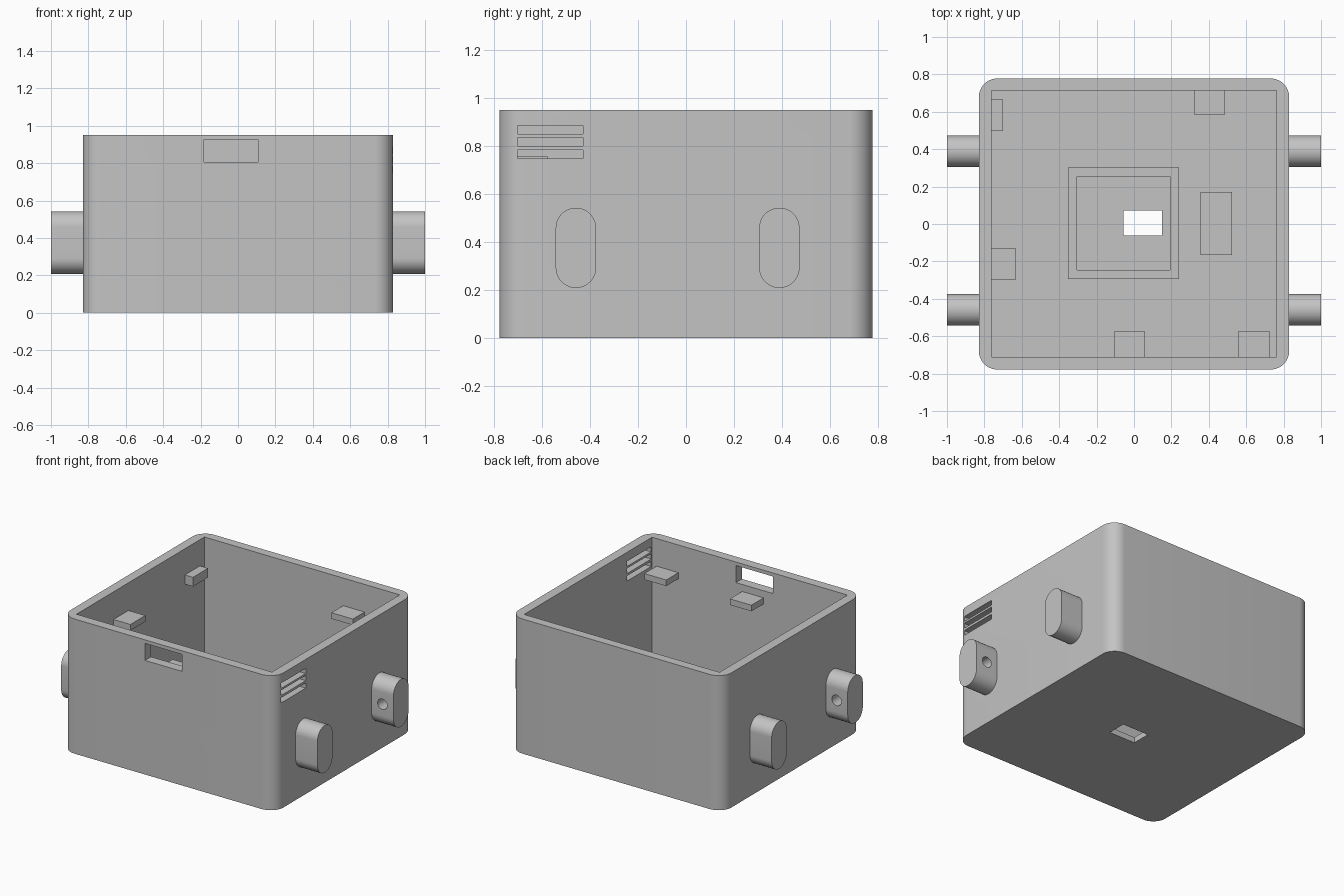
import bpy, bmesh, math
from mathutils import Matrix, Vector

if "Cube" in bpy.data.objects:
    bpy.data.objects.remove(bpy.data.objects["Cube"], do_unlink=True)

grey = bpy.data.materials.new("grey plastic")
grey.use_nodes = True
colour = (0.55, 0.55, 0.55, 1)
grey.diffuse_color = colour
next(n for n in grey.node_tree.nodes if n.type == 'BSDF_PRINCIPLED').inputs["Base Color"].default_value = colour


def add_object(name, bm):
    bmesh.ops.recalc_face_normals(bm, faces=bm.faces)
    mesh = bpy.data.meshes.new(name)
    bm.to_mesh(mesh)
    bm.free()
    mesh.materials.append(grey)
    obj = bpy.data.objects.new(name, mesh)
    bpy.context.collection.objects.link(obj)
    return obj


def box(name, xs, ys, zs):
    bm = bmesh.new()
    bmesh.ops.create_cube(bm, size=1)
    for v in bm.verts:
        v.co = Vector([r[0] if c < 0 else r[1] for c, r in zip(v.co, (xs, ys, zs))])
    return add_object(name, bm)


def rounded_prism(name, half_w, half_h, radius, depth, place, steps=12):
    """Rounded rectangle extruded along its local z, then placed by a matrix."""
    points = []
    for i, (sx, sy) in enumerate(((1, 1), (-1, 1), (-1, -1), (1, -1))):
        for k in range(steps + 1):
            a = math.pi / 2 * (i + k / steps)
            points.append((sx * (half_w - radius) + radius * math.cos(a),
                           sy * (half_h - radius) + radius * math.sin(a), 0))
    bm = bmesh.new()
    face = bm.faces.new([bm.verts.new(p) for p in points])
    new = bmesh.ops.extrude_face_region(bm, geom=[face])["geom"]
    bmesh.ops.translate(bm, vec=(0, 0, depth), verts=[g for g in new if isinstance(g, bmesh.types.BMVert)])
    bmesh.ops.remove_doubles(bm, verts=bm.verts, dist=1e-5)
    bmesh.ops.transform(bm, matrix=place, verts=bm.verts)
    return add_object(name, bm)


def activate(obj):
    bpy.ops.object.select_all(action='DESELECT')
    obj.select_set(True)
    bpy.context.view_layer.objects.active = obj


def cut(target, cutter):
    cutter.hide_render = True
    mod = target.modifiers.new("cut", 'BOOLEAN')
    mod.operation, mod.solver, mod.object = 'DIFFERENCE', 'EXACT', cutter
    activate(target)
    bpy.ops.object.modifier_apply(modifier=mod.name)
    bpy.data.objects.remove(cutter, do_unlink=True)


def smooth(obj):
    activate(obj)
    bpy.ops.object.shade_smooth_by_angle(angle=math.radians(30))


HEIGHT, FLOOR = 0.95, 0.04

# Open case with rounded upright corners
case = rounded_prism("case_shell", 0.83, 0.778, 0.1, HEIGHT, Matrix())
cut(case, box("cavity", (-0.763, 0.763), (-0.711, 0.715), (FLOOR, 1.2)))
# Front port, floor window and side vents
cut(case, box("port", (-0.182, 0.108), (-0.9, -0.6), (0.805, 0.925)))
cut(case, box("floor_window", (-0.055, 0.15), (-0.062, 0.072), (-0.1, 0.2)))
for z in (0.747, 0.80, 0.85):
    cut(case, box("vent", (0.7, 0.9), (-0.702, -0.43), (z, z + 0.036)))
smooth(case)

# Strap lugs, with blind pin holes facing each other
for side_name, side in (("left", 1), ("right", -1)):
    for end_name, y, inward in (("front", -0.459, 1), ("back", 0.389, -1)):
        place = Matrix.Translation((side * 0.80, y, 0.375)) @ Matrix.Rotation(side * math.pi / 2, 4, 'Y')
        lug = rounded_prism(f"{end_name}_{side_name}_lug", 0.167, 0.084, 0.084, 0.2, place)
        bm = bmesh.new()
        bmesh.ops.create_cone(bm, cap_ends=True, segments=32, radius1=0.037, radius2=0.037, depth=0.2,
                              matrix=Matrix.Translation((side * 0.913, y + inward * 0.1, 0.375))
                              @ Matrix.Rotation(math.pi / 2, 4, 'X'))
        cut(lug, add_object("pin_hole", bm))
        smooth(lug)

# Small ledges on the inner walls that carry a lid
LEDGE = (0.712, 0.755)
box("front_ledge", (-0.108, 0.06), (-0.73, -0.575), LEDGE)
box("front_corner_ledge", (0.557, 0.728), (-0.73, -0.575), LEDGE)
box("back_ledge", (0.32, 0.487), (0.585, 0.73), LEDGE)
box("side_ledge", (-0.78, -0.631), (-0.298, -0.132), LEDGE)
box("side_corner_ledge", (-0.78, -0.70), (0.498, 0.665), (0.70, 0.765))

# Raised square frame and pad on the floor
frame = box("floor_frame", (-0.353, 0.24), (-0.293, 0.302), (FLOOR - 0.01, FLOOR + 0.05))
cut(frame, box("frame_opening", (-0.305, 0.192), (-0.245, 0.253), (-0.1, 0.3)))
box("floor_pad", (0.355, 0.525), (-0.165, 0.172), (FLOOR - 0.01, FLOOR + 0.05))
